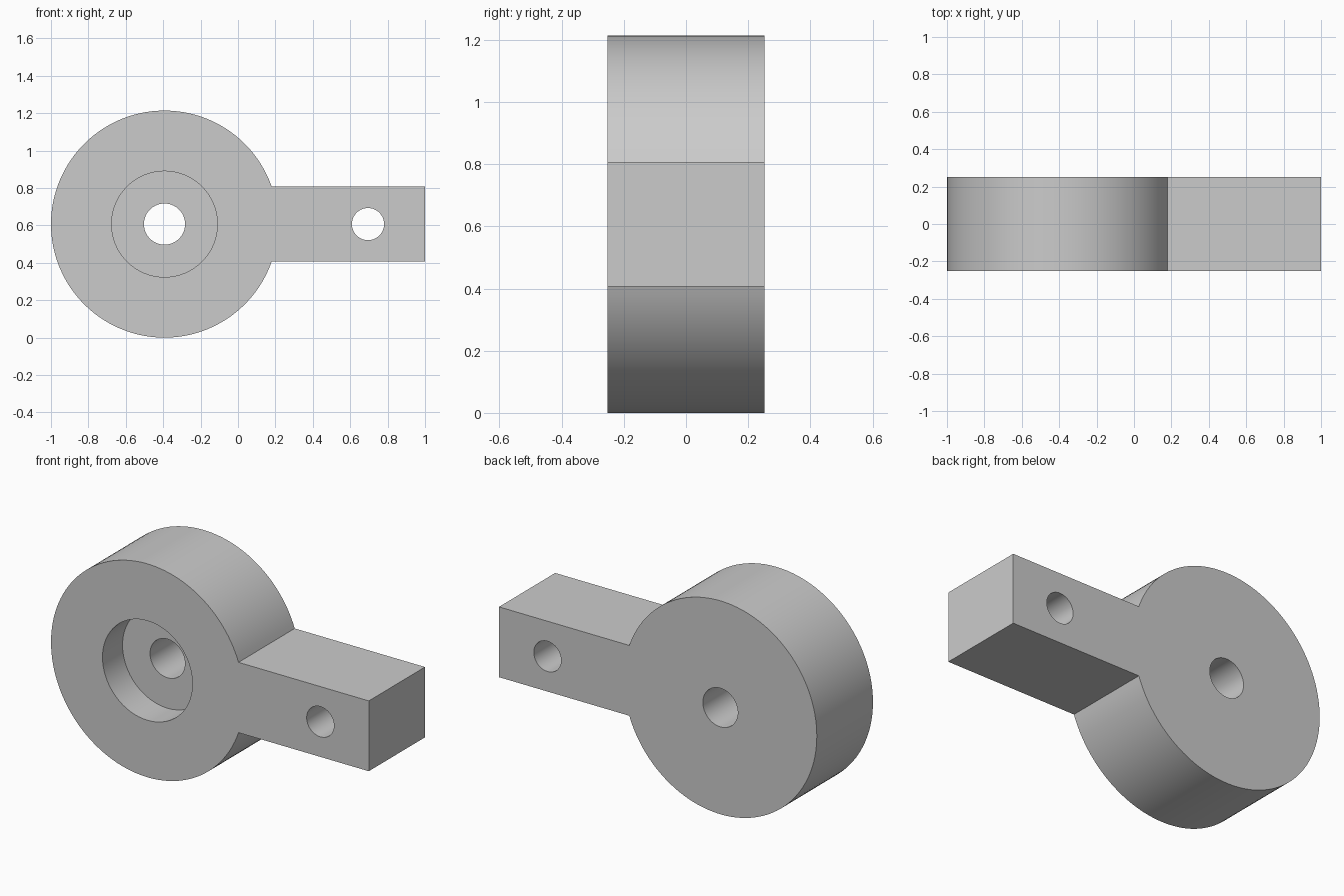
import bpy, bmesh, math

cube = bpy.data.objects.get("Cube")
if cube:
    bpy.data.objects.remove(cube, do_unlink=True)

HALF_DEPTH = 0.2525
RADIUS = 0.607
HUB_X, HUB_Z = -0.393, 0.607
ARM_HALF = 0.2

grey = bpy.data.materials.new("plain grey")
grey.use_nodes = True
colour = (0.6, 0.6, 0.6, 1)
grey.diffuse_color = colour
grey.node_tree.nodes["Principled BSDF"].inputs["Base Color"].default_value = colour


def prism(name, outline, y_front, y_back):
    """Extrude an x-z outline from y_front to y_back."""
    bm = bmesh.new()
    face = bm.faces.new([bm.verts.new((x, y_front, z)) for x, z in outline])
    new = bmesh.ops.extrude_face_region(bm, geom=[face])["geom"]
    moved = [v for v in new if isinstance(v, bmesh.types.BMVert)]
    bmesh.ops.translate(bm, verts=moved, vec=(0, y_back - y_front, 0))
    bmesh.ops.recalc_face_normals(bm, faces=bm.faces)
    mesh = bpy.data.meshes.new(name)
    bm.to_mesh(mesh)
    bm.free()
    mesh.materials.append(grey)
    obj = bpy.data.objects.new(name, mesh)
    bpy.context.collection.objects.link(obj)
    return obj


def arc(x, z, radius, start, end, steps):
    angles = [start + (end - start) * i / steps for i in range(steps + 1)]
    return [(x + radius * math.cos(a), z + radius * math.sin(a)) for a in angles]


# Round hub and straight arm as one outline
join = math.asin(ARM_HALF / RADIUS)
outline = arc(HUB_X, HUB_Z, RADIUS, join, 2 * math.pi - join, 112)
outline += [(1, HUB_Z - ARM_HALF), (1, HUB_Z + ARM_HALF)]
body = prism("lever_body", outline, -HALF_DEPTH, HALF_DEPTH)

# Bores: front recess, hub through hole, arm through hole
bores = [
    ("recess_cutter", HUB_X, 0.283, -HALF_DEPTH + 0.18),
    ("hub_hole_cutter", HUB_X, 0.11, 0.5),
    ("arm_hole_cutter", 0.695, 0.086, 0.5),
]
cutters = []
for name, x, radius, y_end in bores:
    circle = arc(x, HUB_Z, radius, 0, 2 * math.pi, 64)[:-1]
    cutter = prism(name, circle, -0.5, y_end)
    cutter.hide_render = True
    cutters.append(cutter)
    mod = body.modifiers.new(name, "BOOLEAN")
    mod.operation = "DIFFERENCE"
    mod.solver = "EXACT"
    mod.object = cutter

# Apply the cuts, then smooth the round walls
bpy.ops.object.select_all(action="DESELECT")
body.select_set(True)
bpy.context.view_layer.objects.active = body
for mod in list(body.modifiers):
    bpy.ops.object.modifier_apply(modifier=mod.name)
for cutter in cutters:
    bpy.data.objects.remove(cutter, do_unlink=True)
bpy.ops.object.shade_smooth_by_angle(angle=math.radians(30))
